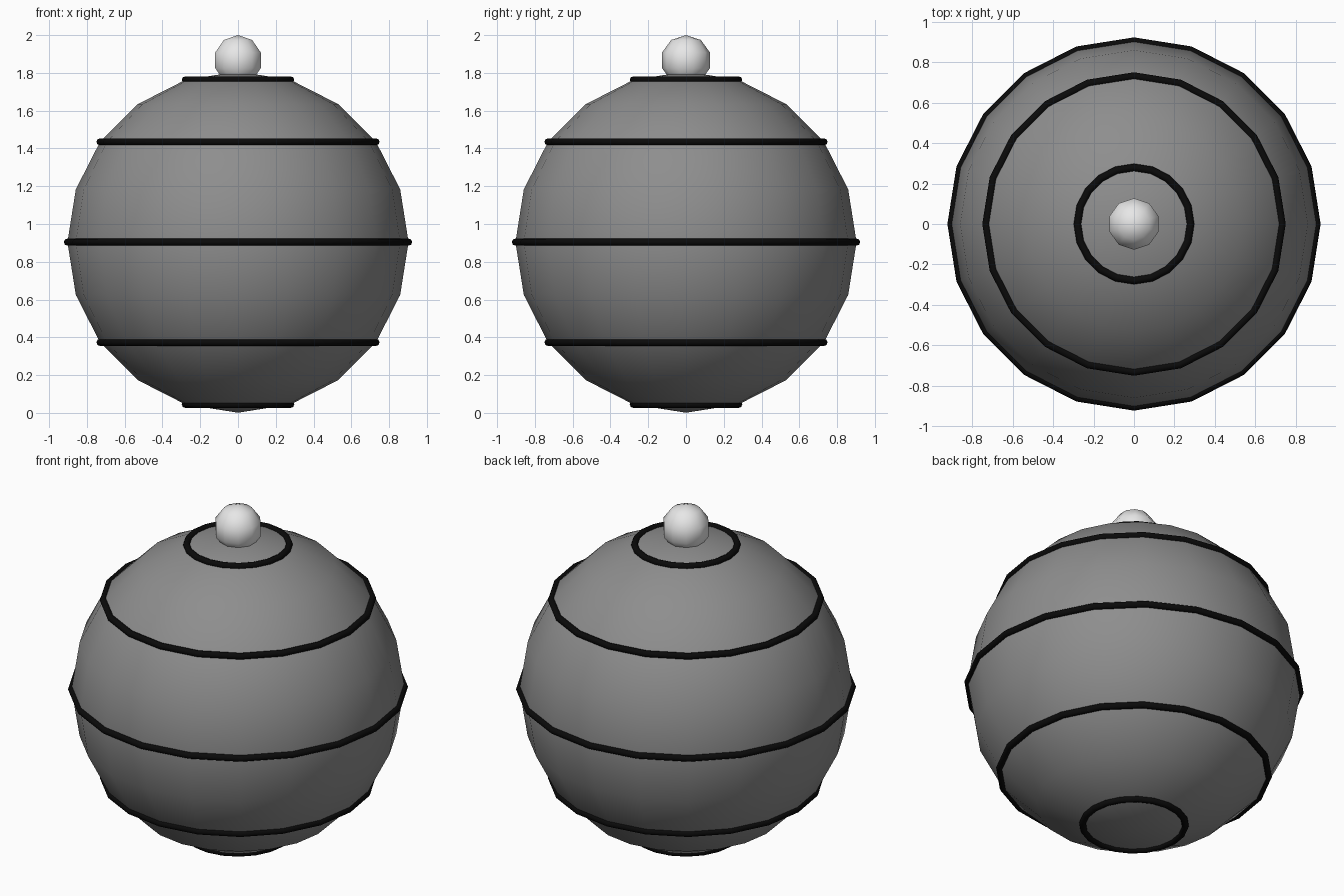
import bpy
import bmesh
from math import sin, cos, pi, tau

RADIUS = 0.903
CENTER_Z = 0.904
SIDES = 20

cube = bpy.data.objects.get("Cube")
if cube:
    bpy.data.objects.remove(cube, do_unlink=True)


def make_material(name, value):
    mat = bpy.data.materials.new(name)
    mat.use_nodes = True
    color = (value, value, value, 1)
    mat.diffuse_color = color
    mat.node_tree.nodes["Principled BSDF"].inputs["Base Color"].default_value = color
    return mat


def lathe(name, profile, sides, z, mat, closed=False):
    """Spin a (radius, height) profile, starting on the +y axis, into a smooth solid."""
    bm = bmesh.new()
    verts = [bm.verts.new((0, r, h)) for r, h in profile]
    pairs = list(zip(verts, verts[1:]))
    if closed:
        pairs.append((verts[-1], verts[0]))
    edges = [bm.edges.new(pair) for pair in pairs]
    bmesh.ops.spin(bm, geom=verts + edges, cent=(0, 0, 0), axis=(0, 0, 1),
                   angle=tau, steps=sides, use_duplicate=False)
    bmesh.ops.remove_doubles(bm, verts=bm.verts[:], dist=0.0005)
    bmesh.ops.recalc_face_normals(bm, faces=bm.faces[:])
    for face in bm.faces:
        face.smooth = True
    mesh = bpy.data.meshes.new(name)
    bm.to_mesh(mesh)
    bm.free()
    mesh.materials.append(mat)
    obj = bpy.data.objects.new(name, mesh)
    obj.location.z = z
    bpy.context.collection.objects.link(obj)
    return obj


def arc(radius, rings):
    """Half circle from the top pole to the bottom pole."""
    return [(radius * sin(pi * i / rings), radius * cos(pi * i / rings))
            for i in range(rings + 1)]


grey = make_material("mid grey", 0.27)
black = make_material("black", 0.003)
white = make_material("light grey", 0.8)

# Ball body and the small knob on top
lathe("ball_body", arc(RADIUS, SIDES // 2), SIDES, CENTER_Z, grey)
KNOB = 0.1335
lathe("top_knob", arc(KNOB, 5), 10, 2 - KNOB, white)

# Black hoops on every second ring of the body
TUBE = 0.019
names = ["top_hoop", "upper_hoop", "middle_hoop", "lower_hoop", "bottom_hoop"]
for i, name in enumerate(names):
    angle = pi * (2 * i + 1) / 10
    section = [(RADIUS * sin(angle) + TUBE * cos(tau * k / 8), TUBE * sin(tau * k / 8))
               for k in range(8)]
    lathe(name, section, SIDES, CENTER_Z + RADIUS * cos(angle), black, closed=True)
